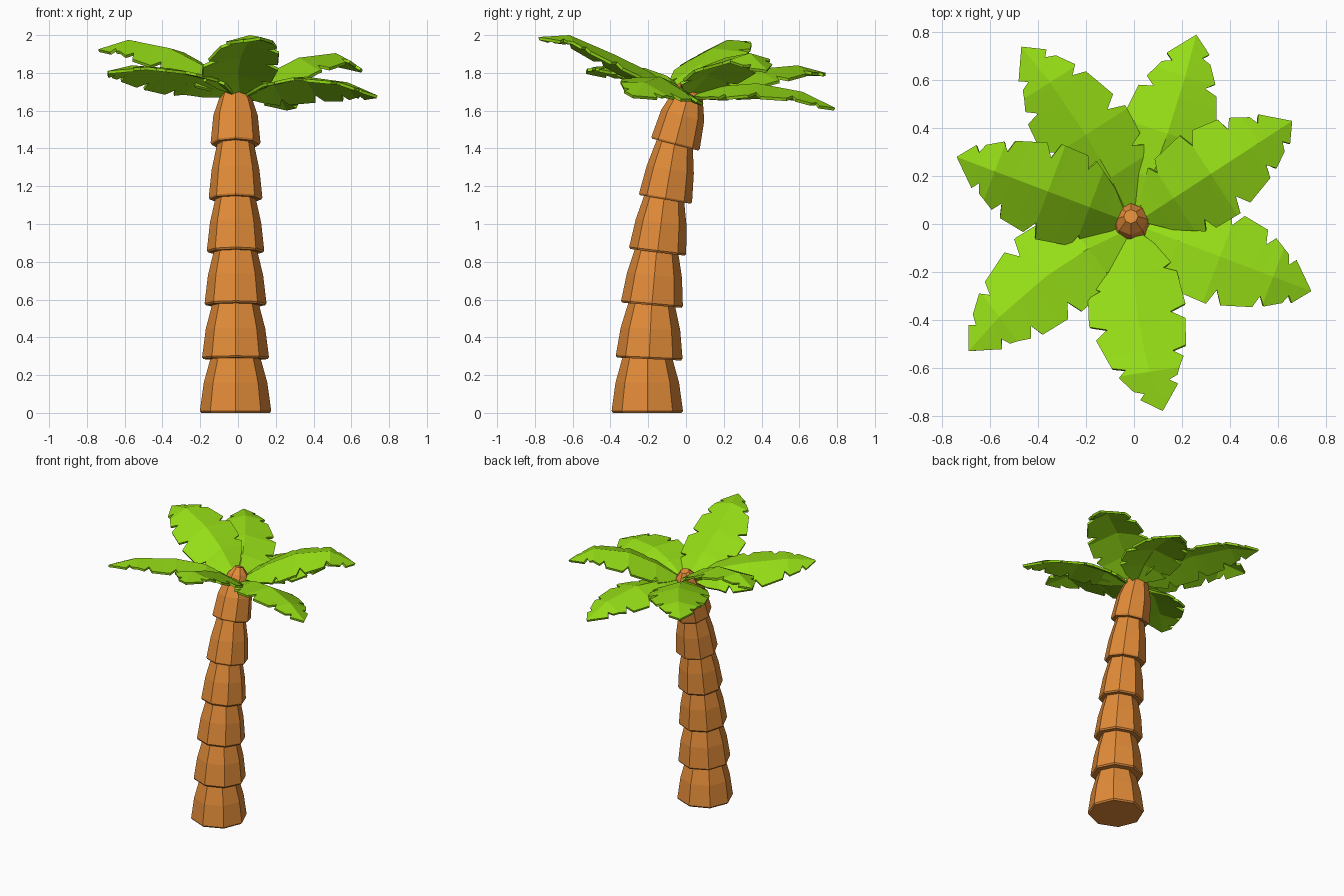
import bpy, bmesh
from math import cos, sin, pi, radians, atan2, hypot
from mathutils import Vector, Matrix

if "Cube" in bpy.data.objects:
    bpy.data.objects.remove(bpy.data.objects["Cube"])


def material(name, color):
    m = bpy.data.materials.new(name)
    m.diffuse_color = (*color, 1)
    m.use_nodes = True
    m.node_tree.nodes["Principled BSDF"].inputs["Base Color"].default_value = m.diffuse_color
    return m


BARK = material("bark", (0.76, 0.26, 0.04))
LEAF = material("leaf", (0.30, 0.72, 0.008))


def add_object(name, bm, mat):
    bmesh.ops.recalc_face_normals(bm, faces=bm.faces)
    me = bpy.data.meshes.new(name)
    bm.to_mesh(me)
    bm.free()
    me.materials.append(mat)
    ob = bpy.data.objects.new(name, me)
    bpy.context.collection.objects.link(ob)
    return ob


def interp(table, u):
    """Piecewise linear lookup in a list of (u, value)."""
    if u <= table[0][0]:
        return table[0][1]
    for (a, va), (b, vb) in zip(table, table[1:]):
        if u <= b:
            return va + (vb - va) * (u - a) / (b - a)
    return table[-1][1]


# Trunk: six flared eight-sided segments, leaning more towards the top
def trunk_segment(name, y, z, tilt, rings):
    mat = Matrix.Translation((-0.013, y, z)) @ Matrix.Rotation(radians(-tilt), 4, 'X')
    bm = bmesh.new()
    loops = [[bm.verts.new(mat @ Vector((r * cos(i * pi / 4), r * sin(i * pi / 4), h)))
              for i in range(8)] for r, h in rings]
    for lo, hi in zip(loops, loops[1:]):
        for i in range(8):
            j = (i + 1) % 8
            bm.faces.new((lo[i], lo[j], hi[j], hi[i]))
    bm.faces.new(loops[0][::-1])
    bm.faces.new(loops[-1])
    add_object(name, bm, BARK)


SEGMENTS = [(-0.205, 0.01, 0, 0.189), (-0.195, 0.295, 2.6, 0.177), (-0.18, 0.58, 5, 0.164),
            (-0.15, 0.86, 7, 0.152), (-0.108, 1.14, 9.5, 0.142), (-0.055, 1.43, 14.5, 0.132)]
for n, (y, z, tilt, r) in enumerate(SEGMENTS):
    rings = [(r * 0.96, -0.01), (r, 0.0), (r * 0.89, 0.15), (r * 0.67, 0.30)]
    if n == 5:
        rings[-1:] = [(0.068, 0.30), (0.03, 0.345)]
    trunk_segment(f"trunk_segment_{n + 1}", y, z, tilt, rings)

# Frond outline: half-widths along the length, notched differently on each side
LEFT = [(0, .03), (.08, .10), (.17, .165), (.2, .125), (.23, .18), (.42, .205), (.45, .14),
        (.5, .195), (.65, .175), (.67, .115), (.71, .155), (.81, .11), (.83, .07), (.86, .1), (1, 0)]
RIGHT = [(0, .03), (.1, .11), (.25, .19), (.28, .145), (.31, .2), (.47, .205), (.5, .135),
         (.55, .19), (.72, .15), (.74, .095), (.78, .13), (.87, .09), (.89, .05), (.92, .075), (1, 0)]
KNOTS = [0, .2, .45, .77, 1]


# Frond: folded along the midrib, arched by heights, rolled, bent sideways
def frond(name, tip, heights, roll, bend):
    length, ang = hypot(*tip), atan2(tip[1], tip[0])
    d, p = Vector((cos(ang), sin(ang), 0)), Vector((-sin(ang), cos(ang), 0))
    arch = list(zip(KNOTS, heights))
    side = list(zip(KNOTS, [0, bend * .7, bend, bend * .7, 0]))
    us = sorted({u for u, _ in LEFT + RIGHT} | set(KNOTS))
    bm = bmesh.new()
    rows = []
    for u in us:
        mid = d * (0.05 + (length - 0.05) * u) + p * interp(side, u)
        mid.z = interp(arch, u)
        if u == 1:
            v = bm.verts.new(mid)
            rows.append((v, v, v))
            continue
        l, r = interp(LEFT, u), interp(RIGHT, u)
        fold = .36 - .12 * u
        rows.append((bm.verts.new(mid + p * l + Vector((0, 0, l * (roll - fold)))),
                     bm.verts.new(mid),
                     bm.verts.new(mid - p * r + Vector((0, 0, r * (-roll - fold))))))
    for a, b in zip(rows, rows[1:]):
        for k in (0, 1):
            quad = list(dict.fromkeys((a[k], a[k + 1], b[k + 1], b[k])))
            bm.faces.new(quad)
    ob = add_object(name, bm, LEAF)
    up = ob.data.polygons[len(us) // 2].normal.z > 0
    mod = ob.modifiers.new("thickness", 'SOLIDIFY')
    mod.thickness = 0.016
    mod.offset = -1 if up else 1


FRONDS = [((0.26, 0.79), (1.69, 1.73, 1.745, 1.70, 1.615), 0.0, -0.015),
          ((0.66, 0.43), (1.71, 1.80, 1.88, 1.905, 1.815), 0.02, 0.0),
          ((0.74, -0.28), (1.69, 1.75, 1.78, 1.75, 1.68), -0.28, 0.0),
          ((0.12, -0.78), (1.71, 1.81, 1.90, 2.0, 1.99), 0.0, -0.045),
          ((-0.69, -0.53), (1.70, 1.785, 1.825, 1.84, 1.81), 0.2, -0.05),
          ((-0.74, 0.28), (1.72, 1.84, 1.93, 1.975, 1.925), -0.2, 0.0),
          ((-0.47, 0.74), (1.70, 1.77, 1.82, 1.84, 1.80), 0.0, -0.03)]
for n, args in enumerate(FRONDS):
    frond(f"palm_frond_{n + 1}", *args)
